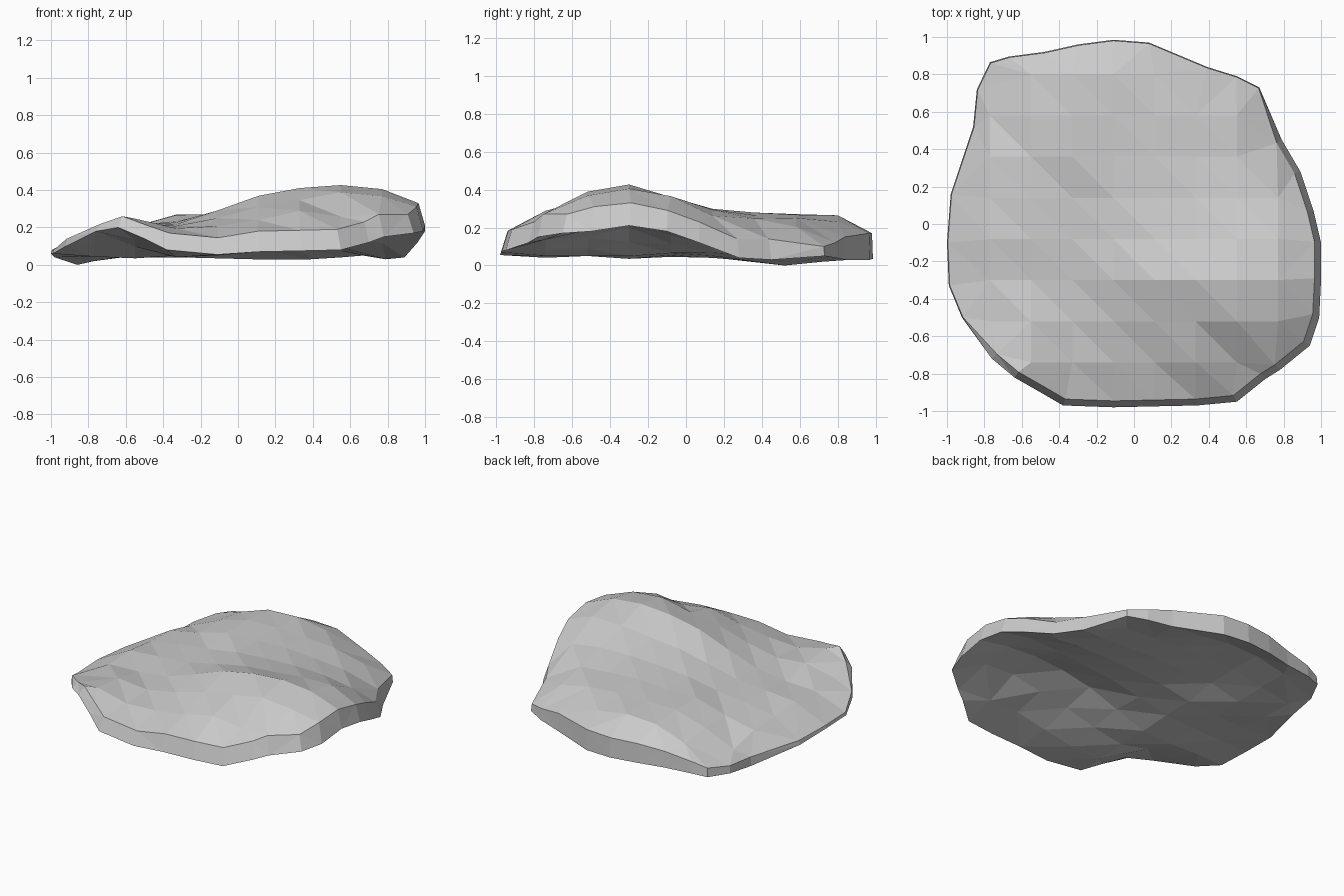
import bpy, bmesh, math
from mathutils import Vector, Matrix
from mathutils.geometry import delaunay_2d_cdt, intersect_point_tri_2d

if "Cube" in bpy.data.objects:
    bpy.data.objects.remove(bpy.data.objects["Cube"])

# Rim outline, counter-clockwise: x, y, lower edge z, upper edge z
RIM = [
    (-.38, -.97, .08, .17), (-.11, -.98, .055, .145), (.11, -.975, .07, .18),
    (.34, -.97, .075, .185), (.55, -.95, .08, .19), (.70, -.83, .12, .23),
    (.78, -.78, .15, .27), (.94, -.65, .17, .27), (.99, -.5, .18, .31),
    (1, -.3, .21, .33), (1, -.1, .18, .29), (.96, .07, .12, .23),
    (.89, .28, .04, .14), (.79, .45, .03, .14), (.67, .73, .05, .10),
    (.55, .79, .04, .12), (.39, .84, .03, .15), (.08, .97, .03, .17),
    (-.11, .985, .035, .17), (-.3, .96, .04, .17), (-.48, .92, .04, .15),
    (-.67, .895, .04, .12), (-.77, .865, .03, .09), (-.84, .72, .02, .07),
    (-.86, .52, 0, .06), (-.98, .16, .04, .07), (-1, -.1, .06, .08),
    (-.99, -.33, .06, .08), (-.92, -.5, .1, .14), (-.76, -.72, .18, .22),
    (-.64, -.82, .2, .26), (-.5, -.9, .14, .21)]

# Height samples across the upper face: x, y, z
PEAKS = [
    (-.64, -.74, .285), (-.33, -.73, .19), (-.05, -.74, .22), (.3, -.74, .31),
    (.77, -.73, .36), (.6, -.5, .41), (.55, -.3, .445), (.78, -.3, .435),
    (.77, -.08, .40), (.3, -.3, .42), (.11, -.3, .38), (-.11, -.3, .29),
    (-.4, -.3, .20), (-.88, -.3, .19), (-.77, 0, .21), (-.4, .1, .23),
    (0, .1, .29), (.4, .1, .31), (.77, .15, .29), (.55, .48, .26),
    (.1, .45, .28), (-.3, .45, .28), (-.74, .4, .19), (-.65, .74, .22),
    (-.33, .8, .3), (-.05, .8, .3), (.35, .7, .26), (.78, -.52, .40)]

THICK = .17
STEP = .22


def lip(x, y):
    """The upper edge leans inward only along the front and right."""
    return .965 if y < -.6 or x > .7 else .995


EDGE = [(x * lip(x, y), y * lip(x, y), zt) for x, y, _, zt in RIM]
BASE = [(x, y, zl) for x, y, zl, _ in RIM]


def smooth_z(x, y, samples):
    """Fit a local plane to nearby height samples."""
    m = Matrix(((0,) * 3,) * 3)
    rhs = Vector((0, 0, 0))
    for sx, sy, sz in samples:
        b = Vector((1, sx - x, sy - y))
        d2 = b.y ** 2 + b.z ** 2
        w = math.exp(-d2 / .022) + 1e-3 / (d2 + .01)
        for i in range(3):
            for j in range(3):
                m[i][j] += w * b[i] * b[j]
        rhs += b * (w * sz)
    return (m.inverted() @ rhs).x


def inside(p):
    q = p / .92
    return any(intersect_point_tri_2d(q, Vector((0, 0)), Vector(a[:2]), Vector(b[:2]))
               for a, b in zip(RIM, RIM[1:] + RIM[:1]))


GRID = [p for i in range(-5, 6) for j in range(-5, 6)
        for p in [Vector((i * STEP - .11, j * STEP - .08))] if inside(p)]
bm = bmesh.new()


def sheet(loop, samples):
    """Triangulated sheet inside a rim loop; returns its rim vertices."""
    n = len(loop)
    pts = [Vector(p[:2]) for p in loop] + GRID
    edges = [(i, (i + 1) % n) for i in range(n)]
    out, _, faces, orig, _, _ = delaunay_2d_cdt(pts, edges, [], 1, 1e-5)
    verts, rim = [], [None] * n
    for co, src in zip(out, orig):
        k = src[0]
        z = loop[k][2] if k < n else smooth_z(co.x, co.y, samples)
        v = bm.verts.new((co.x, co.y, z))
        verts.append(v)
        if k < n:
            rim[k] = v
    for f in faces:
        bm.faces.new([verts[i] for i in f])
    return rim


# Upper face, underside following it, and the rim band between
top = sheet(EDGE, EDGE + PEAKS)
low = sheet(BASE, BASE + [(x, y, z - THICK) for x, y, z in PEAKS])
for i in range(len(RIM)):
    j = (i + 1) % len(RIM)
    bm.faces.new((low[i], low[j], top[j], top[i]))

bmesh.ops.triangulate(bm, faces=bm.faces[:])
bmesh.ops.recalc_face_normals(bm, faces=bm.faces[:])
mesh = bpy.data.meshes.new("stone_slab")
bm.to_mesh(mesh)
bm.free()
bpy.context.collection.objects.link(bpy.data.objects.new("stone_slab", mesh))
